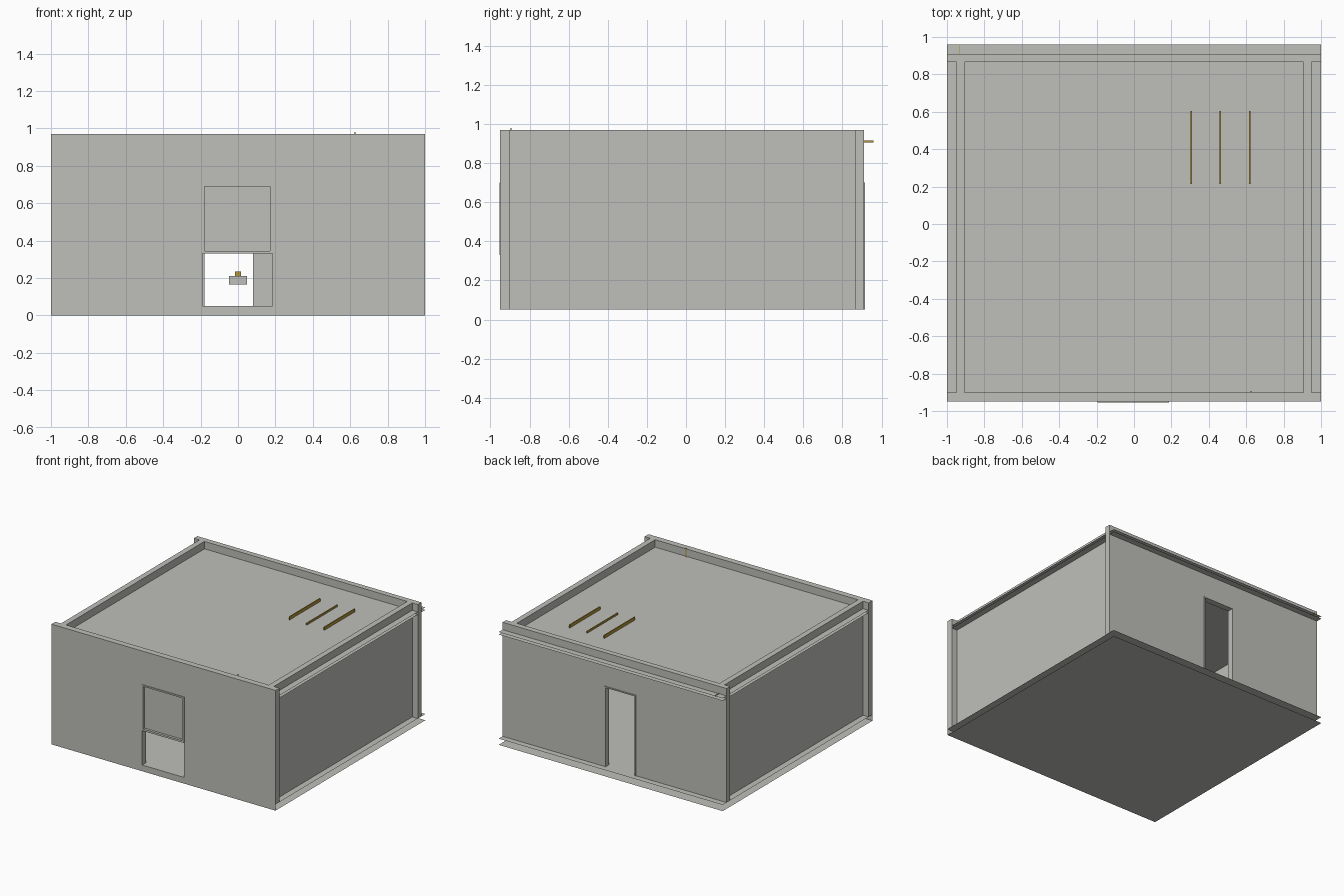
import bpy, bmesh

if "Cube" in bpy.data.objects:
    bpy.data.objects.remove(bpy.data.objects["Cube"])


def mat(name, rgb):
    m = bpy.data.materials.new(name)
    m.diffuse_color = (*rgb, 1)
    m.use_nodes = True
    m.node_tree.nodes["Principled BSDF"].inputs["Base Color"].default_value = m.diffuse_color
    return m


GREY = mat("concrete grey", (0.52, 0.52, 0.49))
GOLD = mat("dull gold", (0.45, 0.30, 0.04))


def finish(name, bm, material):
    me = bpy.data.meshes.new(name)
    bm.to_mesh(me)
    bm.free()
    me.materials.append(material)
    ob = bpy.data.objects.new(name, me)
    bpy.context.collection.objects.link(ob)
    return ob


def box(name, x, y, z, material=GREY):
    bm = bmesh.new()
    bmesh.ops.create_cube(bm, size=1)
    for v in bm.verts:
        v.co = [lo + (c + 0.5) * (hi - lo) for c, (lo, hi) in zip(v.co, (x, y, z))]
    return finish(name, bm, material)


def prism(name, outline, y0, y1, material=GREY):
    """Extrude an (x, z) outline from y0 to y1."""
    bm = bmesh.new()
    f = bm.faces.new([bm.verts.new((x, y0, z)) for x, z in outline])
    r = bmesh.ops.extrude_face_region(bm, geom=[f])
    for v in r["geom"]:
        if isinstance(v, bmesh.types.BMVert):
            v.co.y = y1
    bmesh.ops.recalc_face_normals(bm, faces=bm.faces)
    return finish(name, bm, material)


def arch(x0, x1, z0, z1, a, b, h):
    """Rectangle x0..x1, z0..z1 with a doorway a..b up to height h."""
    return [(x0, z0), (a, z0), (a, h), (b, h), (b, z0), (x1, z0), (x1, z1), (x0, z1)]


def sheet(name, pts, material=GREY):
    bm = bmesh.new()
    bm.faces.new([bm.verts.new(p) for p in pts])
    return finish(name, bm, material)


def level(name, z, up):
    pts = [(-1, -0.95, z), (1, -0.95, z), (1, 0.96, z), (-1, 0.96, z)]
    return sheet(name, pts if up else pts[::-1])


# Floor and roof slabs: open-edged sheets that stick out past the walls
level("floor_underside", 0.0, False)
level("floor_top", 0.05, True)
level("ceiling", 0.89, False)
level("roof_top", 0.91, True)
sheet("floor_front_edge", [(-1, -0.95, 0), (1, -0.95, 0), (1, -0.95, 0.05), (-1, -0.95, 0.05)])

# Front and back walls with openings, side walls set in
prism("front_wall", arch(-1, 1, 0.05, 0.97, -0.19, 0.185, 0.70), -0.95, -0.90)
prism("back_wall", arch(-1, 1, 0.05, 0.97, -0.18, 0.08, 0.69), 0.865, 0.91)
for side, s in (("left", -1), ("right", 1)):
    box(side + "_wall", sorted((s * 0.905, s * 0.95)), (-0.90, 0.865), (0.05, 0.97))

# Closed shutter in the upper half of the front opening: frame and recessed pane
for part, x, z in (("left", (-0.195, -0.178), (0.33, 0.70)),
                   ("right", (0.170, 0.187), (0.33, 0.70)),
                   ("top", (-0.178, 0.170), (0.688, 0.70)),
                   ("bottom", (-0.178, 0.170), (0.33, 0.345))):
    box("shutter_frame_" + part, x, (-0.955, -0.90), z)
box("shutter_pane", (-0.178, 0.170), (-0.935, -0.92), (0.345, 0.688))

# Slim casing around the back doorway
prism("door_casing", arch(-0.19, 0.09, 0.05, 0.70, -0.18, 0.08, 0.69), 0.91, 0.915)

# Small shelf block with a gold piece, seen through the opening
box("inner_block", (-0.047, 0.047), (-0.05, 0.05), (0.165, 0.21))
box("inner_gold_piece", (-0.015, 0.015), (-0.03, 0.03), (0.21, 0.235), GOLD)

# Gold rods on the roof, the middle one slimmer
for i, (x, h) in enumerate(((0.307, 0.935), (0.462, 0.925), (0.618, 0.935))):
    box("roof_rod_%d" % (i + 1), (x - 0.004, x + 0.004), (0.215, 0.605), (0.91, h), GOLD)

# Thin upright pin inside the front parapet and pin on the back ledge
box("parapet_pin", (0.622, 0.628), (-0.897, -0.892), (0.89, 0.98), GOLD)
box("ledge_pin", (-0.933, -0.929), (0.91, 0.96), (0.905, 0.915), GOLD)
